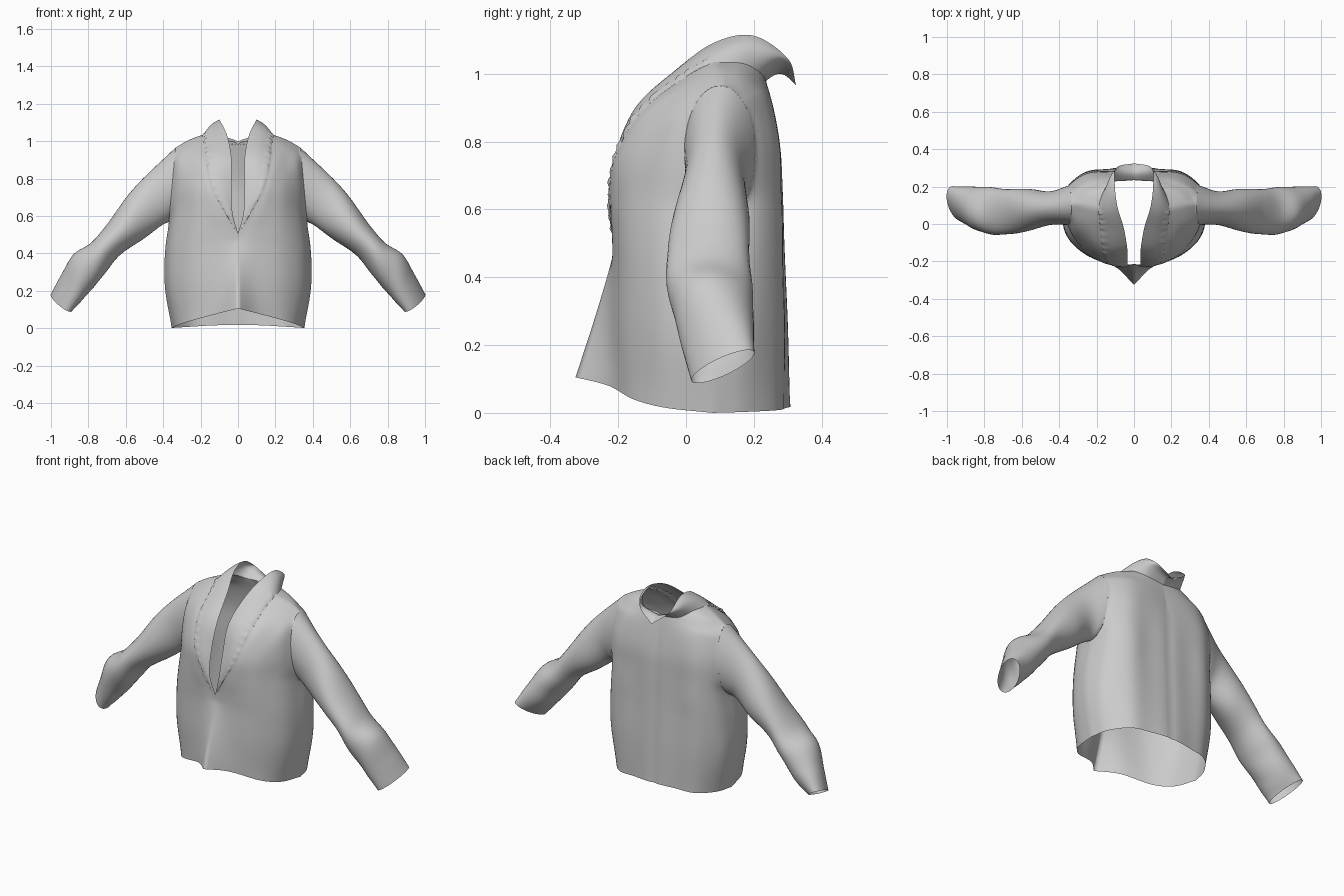
import bpy, bmesh
from math import sin, cos, pi
from mathutils import Vector as V


def spline(pts, n):
    """Smooth curve through pts, n samples per segment."""
    p = [V(q) for q in pts]
    p = [2 * p[0] - p[1]] + p + [2 * p[-1] - p[-2]]
    out = []
    for i in range(1, len(p) - 2):
        a, b, c, d = p[i - 1:i + 3]
        for k in range(n):
            t = k / n
            out.append(0.5 * (2 * b + (c - a) * t + (2 * a - 5 * b + 4 * c - d) * t ** 2
                              + (3 * b - a - 3 * c + d) * t ** 3))
    return out + [p[-2]]


def surface(rows, nu, nv):
    """Grid of points interpolated through rows of control points."""
    cols = [spline(c, nv) for c in zip(*[spline(r, nu) for r in rows])]
    return [list(r) for r in zip(*cols)]


def build(name, grids, smooth=0):
    """Join grids into one half, weld it, then mirror it across x."""
    bm = bmesh.new()
    for g in grids:
        vs = [[bm.verts.new(p) for p in row] for row in g]
        for r, s in zip(vs, vs[1:]):
            for i in range(len(r) - 1):
                bm.faces.new((r[i], r[i + 1], s[i + 1], s[i]))
    bmesh.ops.remove_doubles(bm, verts=bm.verts, dist=0.0005)
    inner = [v for v in bm.verts if not v.is_boundary]
    for _ in range(smooth):
        bmesh.ops.smooth_vert(bm, verts=inner, factor=0.5, use_axis_x=True,
                              use_axis_y=True, use_axis_z=True)
    bmesh.ops.recalc_face_normals(bm, faces=bm.faces)
    me = bpy.data.meshes.new(name)
    bm.to_mesh(me)
    bm.free()
    ob = bpy.data.objects.new(name, me)
    bpy.context.collection.objects.link(ob)
    m = ob.modifiers.new("mirror", 'MIRROR')
    m.use_clip = True
    m.merge_threshold = 0.002
    bpy.ops.object.select_all(action='DESELECT')
    ob.select_set(True)
    bpy.context.view_layer.objects.active = ob
    bpy.ops.object.shade_smooth_by_angle(angle=1.0)
    return ob


def arm(a):
    """Armhole loop: 0 is the shoulder, pi the underarm, positive is front."""
    return V((.352 - .018 * cos(a), .1 - .105 * sin(a), .767 + .198 * cos(a)))


# Rows run from the centre or neck edge to the side seam or armhole
fa, ba = [pi, 2.14, 1.66, 1.14, .69, 0], [-pi, -2.14, -1.5, -.85, -.55, -.28, 0]
shoulder = [(.19, .08, 1.035), (.235, .09, 1.02), (.28, .1, 1.0), (.315, .105, .98), arm(0)]
front = [
    [(0, -.326, .105), (.1, -.228, .08), (.25, -.155, .04), (.325, -.06, .015), (.355, .08, 0)],
    [(0, -.272, .27), (.09, -.225, .26), (.24, -.175, .24), (.355, -.07, .22), (.393, .08, .21)],
    [(0, -.222, .44), (.09, -.215, .43), (.24, -.175, .42), (.355, -.07, .41), (.393, .08, .41)],
    [(0, -.215, .5), (.1, -.215, .51), (.24, -.175, .52), (.345, -.06, .55), arm(fa[0])],
    [(.07, -.225, .62), (.14, -.215, .62), (.24, -.17, .63), (.32, -.08, .645), arm(fa[1])],
    [(.138, -.21, .75), (.18, -.195, .75), (.25, -.15, .75), (.32, -.07, .75), arm(fa[2])],
    [(.172, -.135, .885), (.21, -.12, .88), (.26, -.09, .865), (.315, -.045, .86), arm(fa[3])],
    [(.182, -.01, .985), (.23, -.01, .968), (.27, -.005, .95), (.31, .01, .932), arm(fa[4])],
    shoulder]
back = [
    [(0, .303, .018), (.13, .3, .015), (.25, .265, .008), (.33, .18, .003), (.355, .08, 0)],
    [(0, .296, .25), (.14, .298, .25), (.27, .27, .24), (.365, .19, .22), (.393, .08, .21)],
    [(0, .288, .44), (.14, .29, .44), (.27, .27, .43), (.36, .2, .41), (.393, .08, .41)],
    [(0, .284, .53), (.14, .288, .54), (.26, .272, .55), (.345, .21, .56), arm(ba[0])],
    [(0, .28, .66), (.14, .285, .66), (.25, .27, .66), (.32, .235, .66), arm(ba[1])],
    [(0, .272, .79), (.14, .28, .79), (.24, .268, .79), (.31, .235, .79), arm(ba[2])],
    [(0, .235, .98), (.13, .25, .93), (.22, .24, .92), (.29, .21, .91), arm(ba[3])],
    [(.11, .225, 1.0), (.18, .215, .98), (.24, .2, .965), (.3, .178, .945), arm(ba[4])],
    [(.165, .17, 1.03), (.21, .165, 1.015), (.26, .155, .995), (.31, .14, .965), arm(ba[5])],
    shoulder]

# Body: front and back panels welded at side and shoulder seams
N = 6
fg, bg = surface(front, N, N), surface(back, N, N)
for g, angles in ((fg, fa), (bg, ba)):           # panel edges follow the armhole
    for i in range(len(angles) - 1):
        for k in range(N + 1):
            t = k / N
            g[(3 + i) * N + k][-1] = arm(angles[i] * (1 - t) + angles[i + 1] * t)
for r in range(3 * N + 1):
    bg[r][-1] = fg[r][-1].copy()
for row in bg:                                   # soft vertical folds in the back
    for p in row[1:-1]:
        p.y += .005 * sin(p.x * 28 + 1) * max(0, min(1, (.95 - p.z) * 3))
build("body", [fg, bg], 3)

# Sleeve rings: top x, top z, bottom x, bottom z, front y, rear y, cuff slant
rings = [(.334, .965, .37, .569, -.005, .205, 0),
         (.47, .835, .42, .54, -.005, .175, 0),
         (.60, .695, .515, .468, -.032, .188, 0),
         (.705, .55, .638, .388, -.053, .19, 0),
         (.785, .462, .715, .29, -.057, .192, 0),
         (.88, .392, .78, .21, -.04, .197, 0),
         (.945, .28, .838, .147, -.01, .2, .02),
         (.997, .165, .893, .108, .015, .202, .04)]
K = 40
sleeve = []
for tx, tz, bx, bz, y0, y1, s in rings:
    loop = []
    for k in range(K + 1):
        a = 2 * pi * (k % K) / K
        c, d = cos(a), sin(a)
        loop.append(((tx + bx) / 2 + (tx - bx) / 2 * c - s * .6 * d,
                     (y0 + y1) / 2 - (y1 - y0) / 2 * d,
                     (tz + bz) / 2 + (tz - bz) / 2 * c - s * d))
    sleeve.append(loop)
sg = surface(sleeve, 1, 7)
for i, row in enumerate(sg):                     # diagonal drag folds
    mid = sum(row[:-1], V((0, 0, 0))) / K
    f = i / (len(sg) - 1)
    for k, p in enumerate(row):
        a = 2 * pi * (k % K) / K
        w = .03 * sin(3 * a + f * 9) + .015 * sin(2 * a - f * 24)
        row[k] = mid + (p - mid) * (1 + w * sin(pi * f))
build("sleeves", [sg])

# Shawl collar: neck seam paired with its free edge, folded down at the back
seam = [(0, -.215, .5), (.07, -.225, .62), (.138, -.21, .75), (.172, -.135, .885),
        (.182, -.01, .985), (.19, .08, 1.03), (.165, .17, 1.025), (.11, .225, .997), (0, .235, .978)]
edge = [(0, -.213, .505), (.03, -.222, .62), (.036, -.195, .76), (.035, -.14, .905),
        (.055, -.02, 1.02), (.088, .09, 1.095), (.102, .2, 1.112), (.095, .3, 1.045), (0, .325, .965)]
puff = [(0, 0, 0), (0, -.006, 0), (.004, -.008, .002), (.004, -.01, .006), (.006, -.006, .008),
        (.01, 0, .008), (.01, .005, .012), (.01, .005, .02), (0, 0, .028)]
n = 12
curves = [spline(c, n) for c in (seam, edge, puff)]
cg = []
for i, (s, e, b) in enumerate(zip(*curves)):
    row = [s.lerp(e, t / 8) + b * sin(pi * t / 8) for t in range(9)]
    if 3 < i < 5 * n:                            # puckered stitching along the seam
        row[1] += V((.003, -.003, .002)) * (1 + sin(i * 1.9) + .5 * sin(i * .8))
    cg.append(row)
build("collar", [cg])
